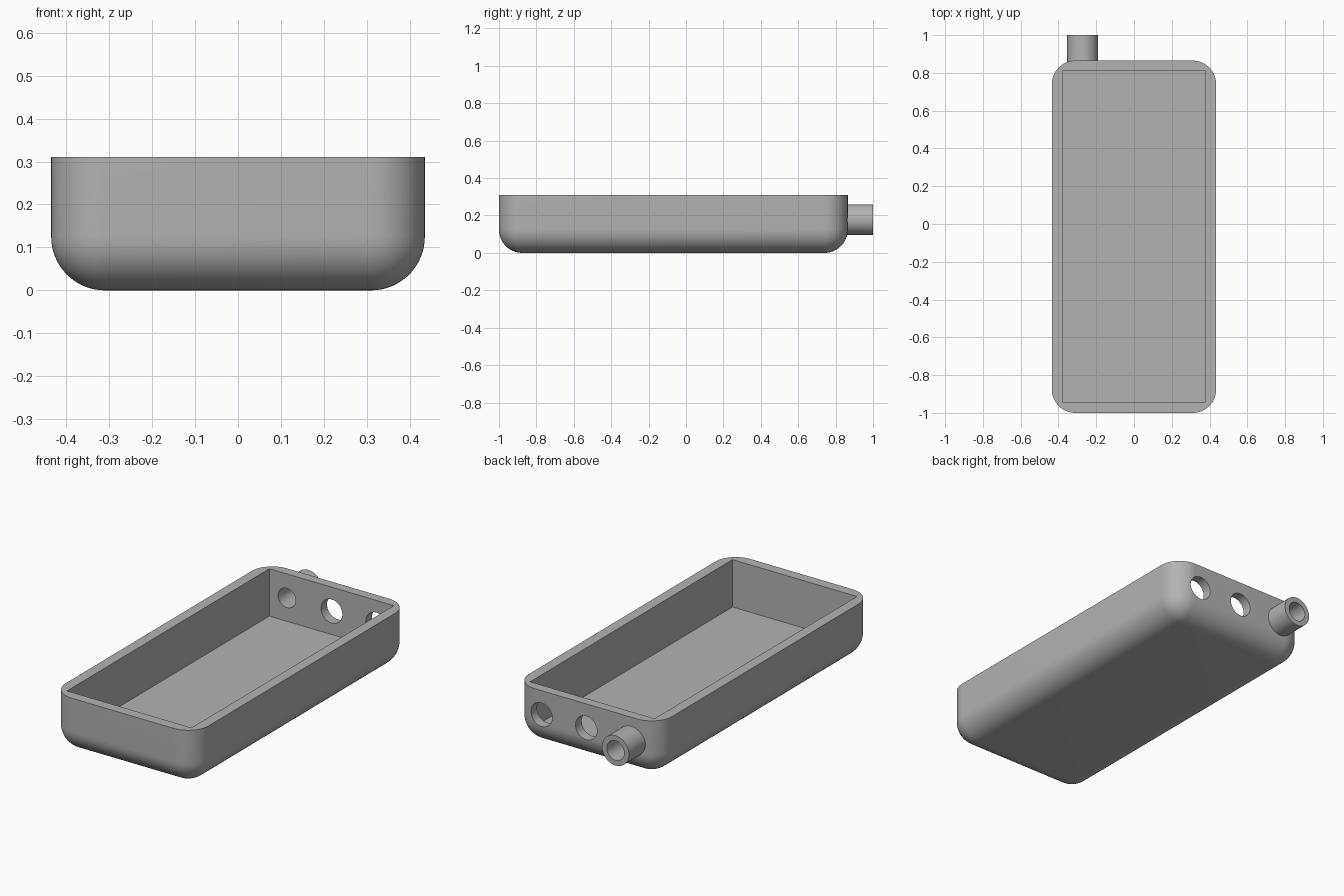
import bpy
import bmesh
import math
from mathutils import Matrix, Vector

default = bpy.data.objects.get("Cube")
if default:
    bpy.data.objects.remove(default, do_unlink=True)

HALF_W, FRONT, BACK, TOP = 0.435, -1.0, 0.865, 0.31
CORNER = 0.125
HOLE_X, HOLE_Z = 0.272, 0.178

grey = bpy.data.materials.new("grey plastic")
grey.use_nodes = True
colour = (0.45, 0.45, 0.45, 1)
grey.diffuse_color = colour
grey.node_tree.nodes["Principled BSDF"].inputs["Base Color"].default_value = colour


def make_object(name, bm):
    mesh = bpy.data.meshes.new(name)
    bm.to_mesh(mesh)
    bm.free()
    obj = bpy.data.objects.new(name, mesh)
    bpy.context.collection.objects.link(obj)
    mesh.materials.append(grey)
    return obj


def box_bmesh(low, high):
    low, high = Vector(low), Vector(high)
    bm = bmesh.new()
    place = Matrix.Translation((low + high) / 2) @ Matrix.Diagonal((*(high - low), 1))
    bmesh.ops.create_cube(bm, size=1, matrix=place)
    return bm


def rod(name, x, radius, y0, y1):
    bm = bmesh.new()
    place = Matrix.Translation((x, (y0 + y1) / 2, HOLE_Z)) @ Matrix.Rotation(math.pi / 2, 4, "X")
    bmesh.ops.create_cone(bm, cap_ends=True, segments=64, radius1=radius,
                          radius2=radius, depth=y1 - y0, matrix=place)
    return make_object(name, bm)


def combine(target, tool, operation):
    mod = target.modifiers.new(tool.name, "BOOLEAN")
    mod.operation = operation
    mod.solver = "EXACT"
    mod.object = tool
    bpy.context.view_layer.objects.active = target
    bpy.ops.object.modifier_apply(modifier=mod.name)
    bpy.data.objects.remove(tool, do_unlink=True)


# Rounded block, cut flat at the rim
bm = box_bmesh((-HALF_W, FRONT, 0), (HALF_W, BACK, 2 * TOP))
bmesh.ops.bevel(bm, geom=bm.edges[:], offset=CORNER, segments=16,
                profile=0.5, affect="EDGES")
cut = bmesh.ops.bisect_plane(bm, geom=bm.verts[:] + bm.edges[:] + bm.faces[:],
                             plane_co=(0, 0, TOP), plane_no=(0, 0, 1), clear_outer=True)
rim = [e for e in cut["geom_cut"] if isinstance(e, bmesh.types.BMEdge)]
bmesh.ops.contextual_create(bm, geom=rim)
bmesh.ops.recalc_face_normals(bm, faces=bm.faces[:])
tray = make_object("tray", bm)

# Square-cornered cavity
cavity = make_object("cavity", box_bmesh((-0.378, -0.943, 0.05), (0.378, 0.812, 0.5)))
combine(tray, cavity, "DIFFERENCE")

# Spout on the back wall, its bore and the two plain holes
combine(tray, rod("spout", -HOLE_X, 0.082, 0.84, 1.0), "UNION")
for x, radius in ((-HOLE_X, 0.053), (0, 0.065), (HOLE_X, 0.065)):
    combine(tray, rod("bore", x, radius, 0.7, 1.2), "DIFFERENCE")

# Smooth rounds with crisp edges
bpy.ops.object.select_all(action="DESELECT")
tray.select_set(True)
bpy.context.view_layer.objects.active = tray
bpy.ops.object.shade_smooth_by_angle(angle=math.radians(30))
